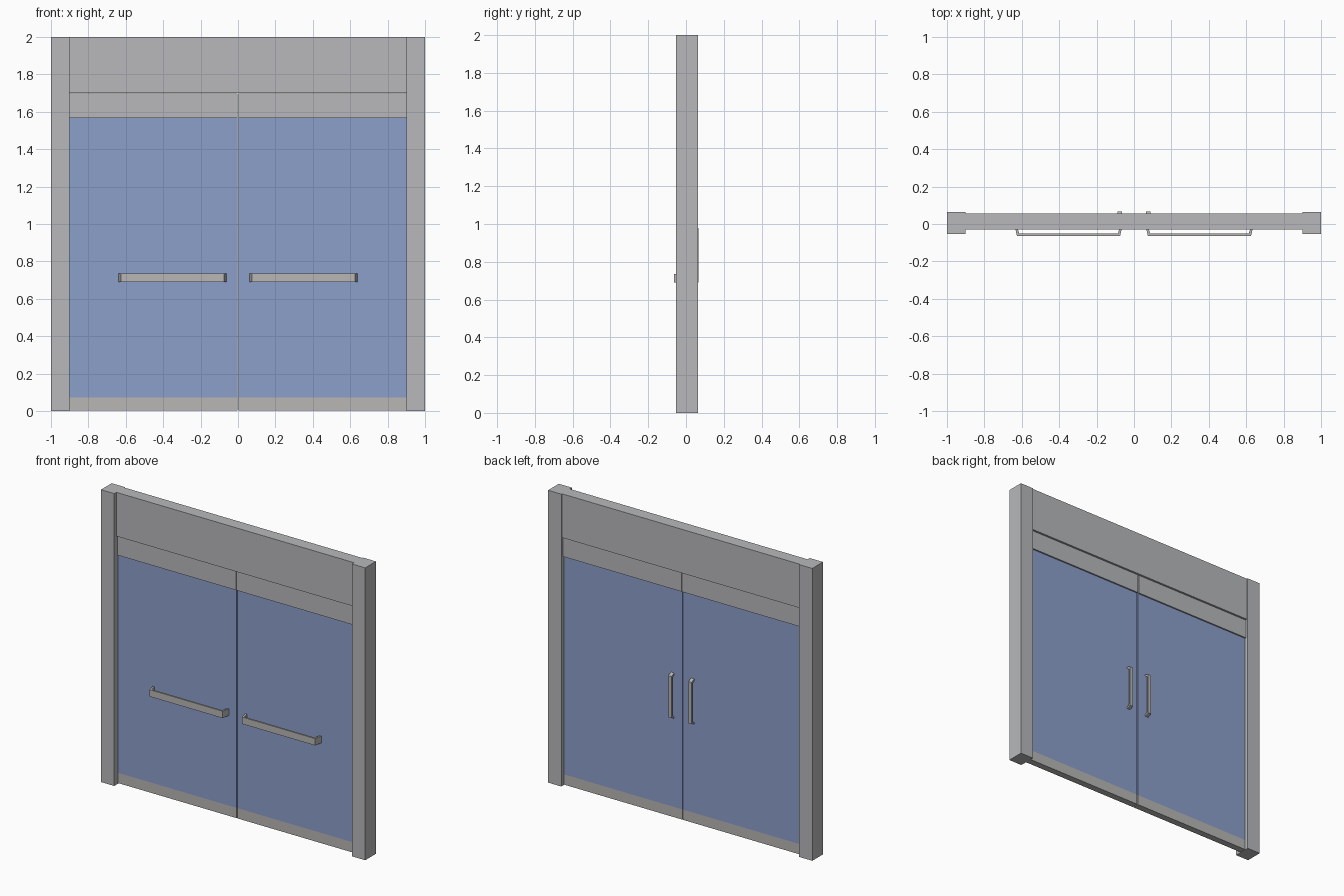
import bpy
import bmesh

default = bpy.data.objects.get("Cube")
if default:
    bpy.data.objects.remove(default, do_unlink=True)


def material(name, rgb):
    m = bpy.data.materials.new(name)
    m.use_nodes = True
    m.diffuse_color = (*rgb, 1)
    m.node_tree.nodes["Principled BSDF"].inputs["Base Color"].default_value = (*rgb, 1)
    return m


FRAME = material("frame grey", (0.48, 0.485, 0.5))
STEEL = material("steel grey", (0.48, 0.475, 0.465))
GLASS = material("glass blue", (0.265, 0.35, 0.6))


def finish(name, bm, mat):
    bmesh.ops.recalc_face_normals(bm, faces=bm.faces)
    mesh = bpy.data.meshes.new(name)
    bm.to_mesh(mesh)
    bm.free()
    mesh.materials.append(mat)
    ob = bpy.data.objects.new(name, mesh)
    bpy.context.collection.objects.link(ob)
    return ob


def box(name, x, y, z, mat):
    """Box between (low, high) pairs on each axis."""
    bm = bmesh.new()
    bmesh.ops.create_cube(bm, size=1)
    for v in bm.verts:
        v.co = [r[0] if c < 0 else r[1] for c, r in zip(v.co, (x, y, z))]
    return finish(name, bm, mat)


def handle(name, start, end, base, out, place, width):
    """Flat-bar pull: bracket profile along its length, extruded across width.
    place(along, depth, across) maps to world coordinates."""
    t = 0.012                      # bar thickness
    d = 1 if out > base else -1
    slope = 0.012                  # lean of the end legs
    outline = [(start, base), (start + slope, out), (end - slope, out), (end, base),
               (end - t, base), (end - slope - t, out - d * t),
               (start + slope + t, out - d * t), (start + t, base)]
    bm = bmesh.new()
    sides = [[bm.verts.new(place(a, b, w)) for a, b in outline] for w in width]
    n = len(outline)
    for i in range(n):
        j = (i + 1) % n
        bm.faces.new((sides[0][i], sides[0][j], sides[1][j], sides[1][i]))
    for s in sides:                # end caps as one bar and two legs
        for quad in ((1, 2, 5, 6), (0, 1, 6, 7), (2, 3, 4, 5)):
            bm.faces.new([s[k] for k in quad])
    return finish(name, bm, STEEL)


# Fixed surround
box("header", (-0.9, 0.9), (-0.03, 0.056), (1.70, 2.0), FRAME)

for side, s in (("left", 1), ("right", -1)):
    def span(a, b):
        return tuple(sorted((s * a, s * b)))

    box(side + "_post", span(0.9, 1.0), (-0.053, 0.063), (0, 2.0), FRAME)

    # Door leaf: overlapping top rail, flush glass and bottom rail
    leaf = span(0.003, 0.9)
    box(side + "_top_rail", leaf, (-0.02, 0.046), (1.567, 1.697), FRAME)
    box(side + "_glass", leaf, (-0.01, 0.036), (0.073, 1.567), GLASS)
    box(side + "_bottom_rail", leaf, (-0.01, 0.036), (0.003, 0.073), STEEL)

    # Long horizontal pull in front, short vertical pull behind
    handle(side + "_front_handle", 0.062, 0.638, -0.01, -0.063,
           lambda a, b, w: (s * a, b, w), (0.689, 0.736))
    handle(side + "_back_handle", 0.68, 0.99, 0.036, 0.066,
           lambda a, b, w: (s * w, b, a), (0.064, 0.088))
